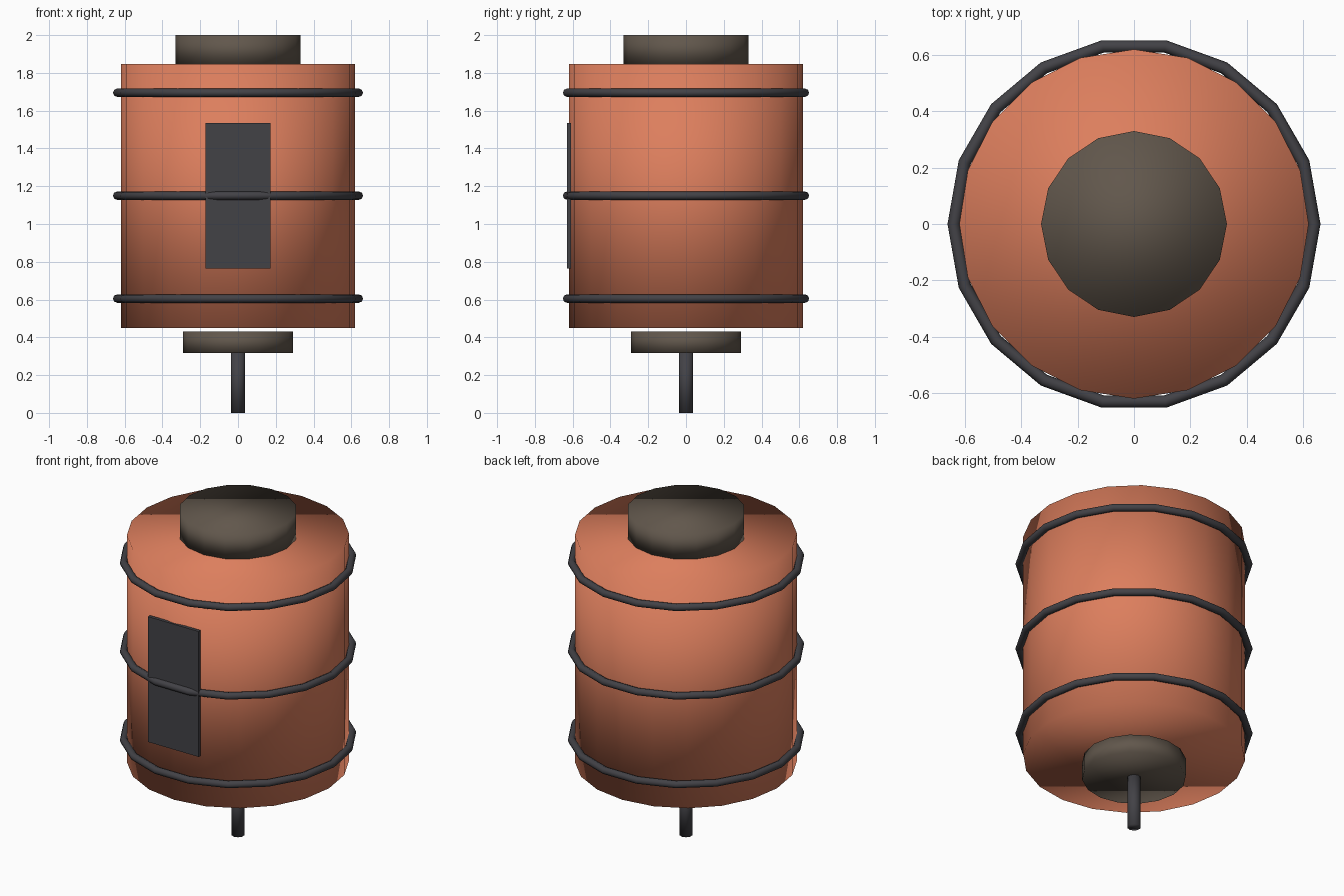
import bpy

if "Cube" in bpy.data.objects:
    bpy.data.objects.remove(bpy.data.objects["Cube"])


def material(name, rgb):
    m = bpy.data.materials.new(name)
    m.diffuse_color = (*rgb, 1)
    m.use_nodes = True
    m.node_tree.nodes["Principled BSDF"].inputs["Base Color"].default_value = m.diffuse_color
    return m


ORANGE = material("orange_paint", (0.72, 0.21, 0.11))
BROWN = material("brown_metal", (0.12, 0.095, 0.072))
DARK = material("dark_metal", (0.055, 0.054, 0.062))


def finish(name, mat, smooth=True):
    ob = bpy.context.object
    ob.name = name
    ob.data.materials.append(mat)
    if smooth:
        bpy.ops.object.shade_smooth()
    return ob


def cylinder(name, radius, z0, z1, sides, mat):
    bpy.ops.mesh.primitive_cylinder_add(vertices=sides, radius=radius, depth=z1 - z0,
                                        location=(0, 0, (z0 + z1) / 2))
    return finish(name, mat)


# Drum body with its caps and the stem below
cylinder("drum_body", 0.62, 0.45, 1.847, 20, ORANGE)
cylinder("top_cap", 0.33, 1.847, 2.0, 16, BROWN)
cylinder("bottom_cap", 0.29, 0.318, 0.43, 16, BROWN)
cylinder("stem", 0.038, 0.0, 0.32, 10, DARK)

# Three evenly spaced hoops
for i, z in enumerate((0.605, 1.15, 1.695)):
    bpy.ops.mesh.primitive_torus_add(major_segments=18, minor_segments=8, major_radius=0.64,
                                     minor_radius=0.022, location=(0, 0, z))
    finish(f"hoop_{i + 1}", DARK)

# Flat plate on the front
bpy.ops.mesh.primitive_cube_add(size=1, location=(0, -0.62, 1.15))
plate = finish("front_plate", DARK, smooth=False)
plate.scale = (0.346, 0.02, 0.772)
